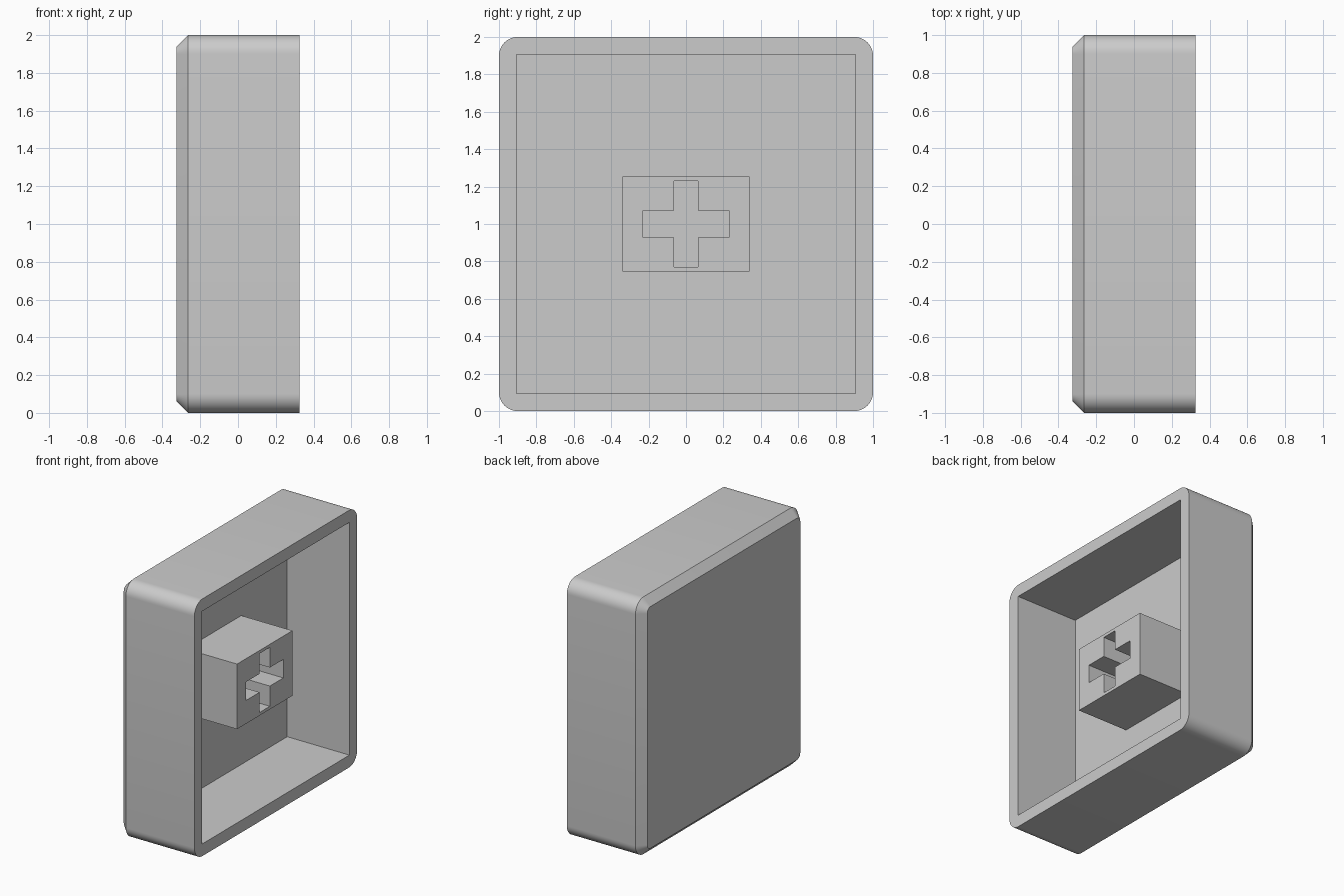
import bpy
import bmesh
from math import cos, sin, pi

cube = bpy.data.objects.get("Cube")
if cube:
    bpy.data.objects.remove(cube, do_unlink=True)

grey = bpy.data.materials.new("plain_grey")
grey.use_nodes = True
colour = (0.6, 0.6, 0.6, 1)
grey.diffuse_color = colour
grey.node_tree.nodes["Principled BSDF"].inputs["Base Color"].default_value = colour

MID = 1.0          # height of the centre
FLOOR = -0.21      # inner face of the closed end
RIM = 0.325        # open end
WALL = 0.095


def rectangle(hy, hz):
    return [(-hy, -hz), (hy, -hz), (hy, hz), (-hy, hz)]


def rounded_square(half, radius, steps=10):
    pts = []
    for k, (sy, sz) in enumerate([(1, 1), (-1, 1), (-1, -1), (1, -1)]):
        for i in range(steps + 1):
            a = (k + i / steps) * pi / 2
            pts.append((sy * (half - radius) + radius * cos(a),
                        sz * (half - radius) + radius * sin(a)))
    return pts


def loft(name, sections):
    """Skin matching (x, outline) sections along x and cap both ends."""
    bm = bmesh.new()
    rings = [[bm.verts.new((x, y, MID + z)) for y, z in outline]
             for x, outline in sections]
    for a, b in zip(rings, rings[1:]):
        for i in range(len(a)):
            j = (i + 1) % len(a)
            bm.faces.new((a[i], a[j], b[j], b[i]))
    bm.faces.new(rings[0])
    bm.faces.new(rings[-1])
    bmesh.ops.recalc_face_normals(bm, faces=bm.faces)
    mesh = bpy.data.meshes.new(name)
    bm.to_mesh(mesh)
    bm.free()
    mesh.materials.append(grey)
    obj = bpy.data.objects.new(name, mesh)
    bpy.context.collection.objects.link(obj)
    return obj


def activate(obj):
    bpy.ops.object.select_all(action='DESELECT')
    obj.select_set(True)
    bpy.context.view_layer.objects.active = obj


def cut(obj, cutter):
    mod = obj.modifiers.new("cut", 'BOOLEAN')
    mod.operation = 'DIFFERENCE'
    mod.solver = 'EXACT'
    mod.object = cutter
    activate(obj)
    bpy.ops.object.modifier_apply(modifier=mod.name)
    bpy.data.objects.remove(cutter, do_unlink=True)


# Hollow cap: rounded corners, chamfered closed end, square cavity
cap = loft("cap_shell", [(-RIM, rounded_square(0.94, 0.04)),
                         (-0.265, rounded_square(1.0, 0.1)),
                         (RIM, rounded_square(1.0, 0.1))])
inner = rectangle(1 - WALL, 1 - WALL)
cut(cap, loft("cavity_cutter", [(FLOOR, inner), (RIM + 0.2, inner)]))
activate(cap)
bpy.ops.object.shade_smooth_by_angle(angle=pi / 6)

# Mounting stem standing on the cavity floor, with a cross-shaped socket
block = rectangle(0.34, 0.253)
stem = loft("mounting_stem", [(FLOOR - 0.03, block), (RIM - WALL, block)])
arm, wy, wz = 0.229, 0.063, 0.072
cross = [(wy, wz), (wy, arm), (-wy, arm), (-wy, wz), (-arm, wz), (-arm, -wz),
         (-wy, -wz), (-wy, -arm), (wy, -arm), (wy, -wz), (arm, -wz), (arm, wz)]
cut(stem, loft("cross_cutter", [(FLOOR - 0.1, cross), (RIM, cross)]))
